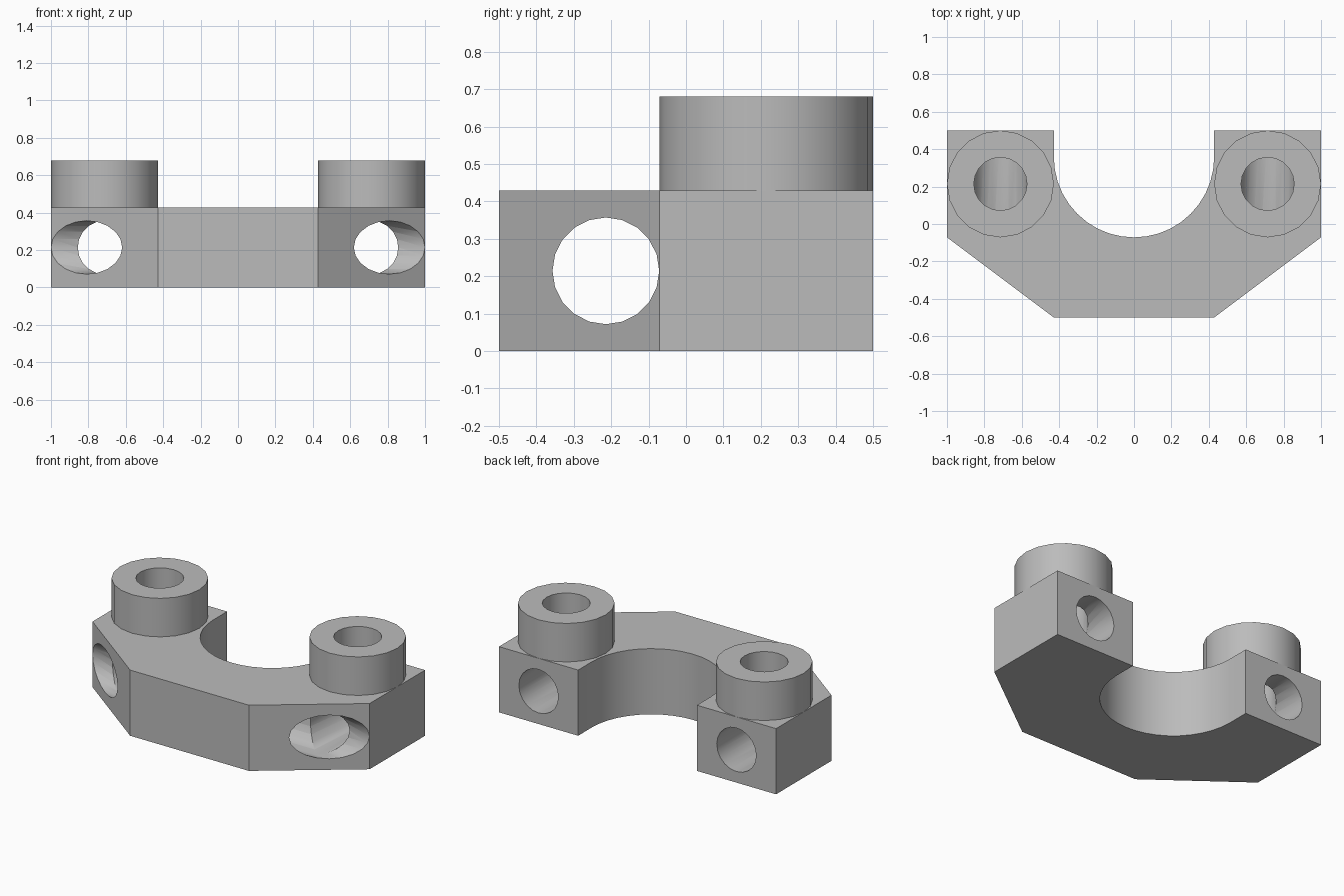
import bpy
import bmesh
from math import pi, sin, cos, radians
from mathutils import Matrix

U = 1 / 7            # design module: every size is a multiple of it
TOP = 3 * U          # top of the body
AXIS = 1.5 * U       # height of the cross bores
BOSS_X = 5 * U

default = bpy.data.objects.get("Cube")
if default:
    bpy.data.objects.remove(default)

grey = bpy.data.materials.new("plain grey")
grey.use_nodes = True
colour = (0.5, 0.5, 0.5, 1)
grey.diffuse_color = colour
grey.node_tree.nodes["Principled BSDF"].inputs["Base Color"].default_value = colour


def add_object(name, bm):
    bmesh.ops.recalc_face_normals(bm, faces=bm.faces)
    mesh = bpy.data.meshes.new(name)
    bm.to_mesh(mesh)
    bm.free()
    mesh.materials.append(grey)
    obj = bpy.data.objects.new(name, mesh)
    bpy.context.collection.objects.link(obj)
    return obj


def cylinder(name, radius, length, centre, axis="Z"):
    turn = {"X": Matrix.Rotation(pi / 2, 4, "Y"),
            "Y": Matrix.Rotation(pi / 2, 4, "X"),
            "Z": Matrix()}[axis]
    bm = bmesh.new()
    bmesh.ops.create_cone(bm, cap_ends=True, segments=20, radius1=radius,
                          radius2=radius, depth=length,
                          matrix=Matrix.Translation(centre) @ turn)
    return add_object(name, bm)


def cut_and_shade(obj, cutters):
    bpy.ops.object.select_all(action="DESELECT")
    bpy.context.view_layer.objects.active = obj
    obj.select_set(True)
    for cutter in cutters:
        mod = obj.modifiers.new("bore", "BOOLEAN")
        mod.operation = "DIFFERENCE"
        mod.solver = "EXACT"
        mod.object = cutter
        bpy.ops.object.modifier_apply(modifier=mod.name)
    bpy.ops.object.shade_smooth_by_angle(angle=radians(30))


# Body: chamfered block with a round-bottomed notch open to the back
outline = [(TOP, 0.5), (1, 0.5), (1, -U / 2), (TOP, -0.5)]
outline += [(-x, y) for x, y in reversed(outline)]
steps = 20
outline += [(-TOP * cos(pi * i / steps), 2.5 * U - TOP * sin(pi * i / steps))
            for i in range(steps + 1)]
bm = bmesh.new()
base = bm.faces.new([bm.verts.new((x, y, 0)) for x, y in outline])
wall = bmesh.ops.extrude_face_region(bm, geom=[base])["geom"]
bmesh.ops.translate(bm, vec=(0, 0, TOP),
                    verts=[v for v in wall if isinstance(v, bmesh.types.BMVert)])
body = add_object("body", bm)

# Bores: one across the body, then one along and one down each arm
cutters = [cylinder("cross_bore", 0.1427, 2.4, (0, -AXIS, AXIS), "X")]
for side in (-1, 1):
    x = side * BOSS_X
    arm_bore = cylinder("arm_bore", 0.1424, 1, (x, 0.5 - AXIS, AXIS), "Y")
    boss_bore = cylinder("boss_bore", 0.1421, 0.8, (x, AXIS, AXIS + 0.4))
    cutters += [arm_bore, boss_bore]

    # Raised boss on the arm
    height = 0.68 - TOP
    boss = cylinder("left_boss" if side > 0 else "right_boss", 2 * U, height,
                    (x, AXIS, TOP + height / 2))
    cut_and_shade(boss, [boss_bore])

cut_and_shade(body, cutters)
for cutter in cutters:
    bpy.data.objects.remove(cutter)
